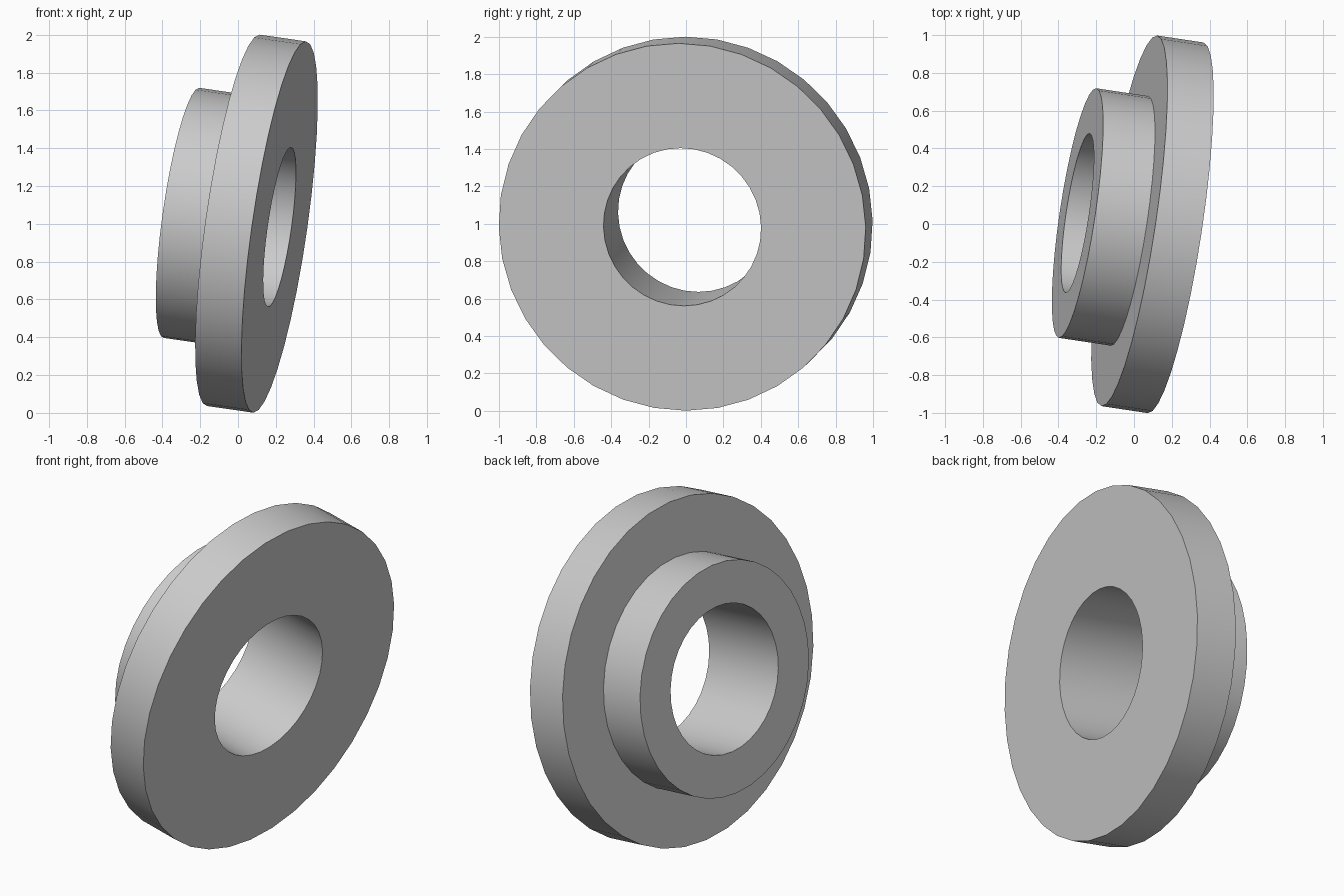
import bpy
import bmesh
import math
from mathutils import Matrix, Vector

cube = bpy.data.objects.get("Cube")
if cube:
    bpy.data.objects.remove(cube, do_unlink=True)

# Plain grey metal
grey = bpy.data.materials.new("grey")
grey.use_nodes = True
colour = (0.6, 0.6, 0.6, 1.0)
grey.diffuse_color = colour
grey.node_tree.nodes["Principled BSDF"].inputs["Base Color"].default_value = colour

SEGMENTS = 36
FLANGE_R, HUB_R, BORE_R = 0.992, 0.668, 0.426
FLANGE_T, LENGTH = 0.25, 0.53
AXIS = Vector((0.979, -0.147, -0.141)).normalized()
FRONT_CENTRE = Vector((0.22, -0.02, 0.983))


def lathe(name, profile):
    """Revolve a closed (radius, depth) profile about the x axis."""
    bm = bmesh.new()
    rings = []
    for i in range(SEGMENTS):
        a = 2 * math.pi * i / SEGMENTS
        rings.append([bm.verts.new((-d, r * math.cos(a), r * math.sin(a)))
                      for r, d in profile])
    n = len(profile)
    for i, ring in enumerate(rings):
        nxt = rings[(i + 1) % SEGMENTS]
        for j in range(n):
            k = (j + 1) % n
            bm.faces.new((ring[j], ring[k], nxt[k], nxt[j]))
    bmesh.ops.recalc_face_normals(bm, faces=bm.faces[:])
    mesh = bpy.data.meshes.new(name)
    bm.to_mesh(mesh)
    bm.free()
    obj = bpy.data.objects.new(name, mesh)
    bpy.context.collection.objects.link(obj)
    mesh.materials.append(grey)
    return obj


# Flange, stepped hub and through bore as one turned part
bushing = lathe("flanged_bushing", [
    (BORE_R, 0), (FLANGE_R, 0), (FLANGE_R, FLANGE_T),
    (HUB_R, FLANGE_T), (HUB_R, LENGTH), (BORE_R, LENGTH)])

# Tilt the turning axis into place
tilt = AXIS.to_track_quat('X', 'Z').to_matrix().to_4x4()
bushing.matrix_world = Matrix.Translation(FRONT_CENTRE) @ tilt

bpy.ops.object.select_all(action='DESELECT')
bushing.select_set(True)
bpy.context.view_layer.objects.active = bushing
bpy.ops.object.shade_smooth_by_angle(angle=math.radians(30))
